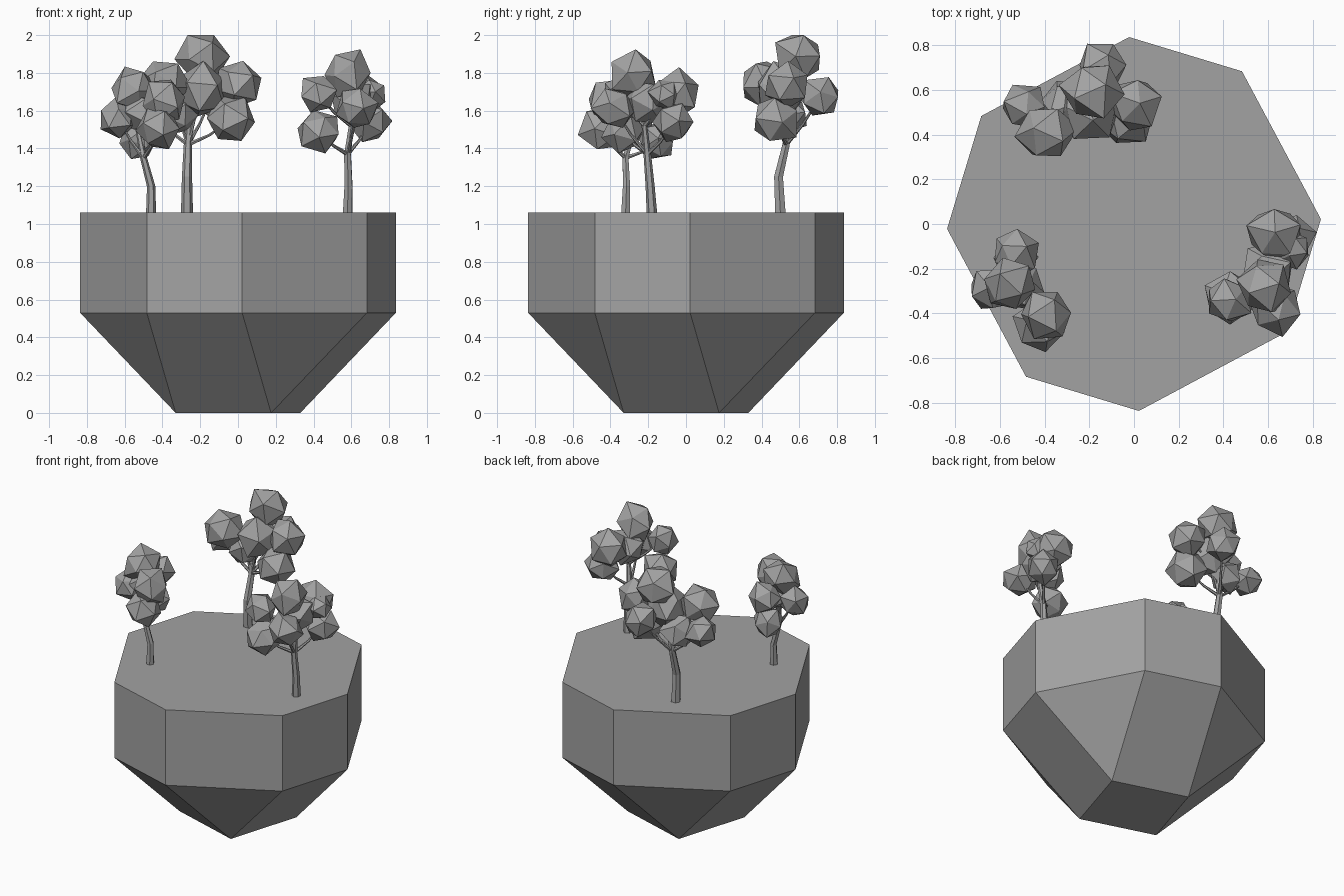
import bpy, bmesh, random
from mathutils import Vector, Euler

if "Cube" in bpy.data.objects:
    bpy.data.objects.remove(bpy.data.objects["Cube"])

random.seed(4)
grey = bpy.data.materials.new("dark_grey")
grey.diffuse_color = (0.365, 0.365, 0.365, 1)
grey.use_nodes = True
grey.node_tree.nodes["Principled BSDF"].inputs["Base Color"].default_value = grey.diffuse_color


def finish(name, bm):
    bmesh.ops.recalc_face_normals(bm, faces=bm.faces)
    mesh = bpy.data.meshes.new(name)
    bm.to_mesh(mesh)
    bm.free()
    mesh.materials.append(grey)
    obj = bpy.data.objects.new(name, mesh)
    bpy.context.collection.objects.link(obj)
    return obj


def quarter_turns(points, z):
    """Repeat points around z in four quarter turns, counter-clockwise."""
    ring = []
    for _ in range(4):
        ring += [(x, y, z) for x, y in points]
        points = [(-y, x) for x, y in points]
    return ring


# Island rock: eight-sided block over a four-cornered tapered base
bm = bmesh.new()
rim = [(0.836, 0.022), (0.483, 0.683)]
top = [bm.verts.new(p) for p in quarter_turns(rim, 1.06)]
mid = [bm.verts.new(p) for p in quarter_turns(rim, 0.53)]
low = [bm.verts.new(p) for p in quarter_turns([(0.33, 0.175)], 0)]
bm.faces.new(top)
bm.faces.new(low)
for i in range(8):
    bm.faces.new((top[i], top[(i + 1) % 8], mid[(i + 1) % 8], mid[i]))
for i in range(4):
    a, b, c = mid[2 * i], mid[2 * i + 1], mid[(2 * i + 2) % 8]
    bm.faces.new((a, b, low[i]))
    bm.faces.new((b, c, low[(i + 1) % 4], low[i]))
finish("island_rock", bm)


def make_foliage(name, blobs):
    """Clumps of rough, randomly turned icosahedra."""
    bm = bmesh.new()
    for x, y, z, r in blobs:
        turn = Euler([random.uniform(0, 6.28) for _ in range(3)]).to_matrix()
        made = bmesh.ops.create_icosphere(bm, subdivisions=1, radius=r * 1.13)
        for v in made["verts"]:
            v.co = turn @ v.co * random.uniform(0.88, 1.15) + Vector((x, y, z))
            v.co.z = min(v.co.z, 2.0)
    finish(name, bm)


def make_trunk(name, path, blobs):
    """Tapered bent trunk with one thin branch to each clump."""
    curve = bpy.data.curves.new(name, "CURVE")
    curve.dimensions = "3D"
    curve.bevel_depth = 1.0
    curve.bevel_resolution = 1
    curve.use_fill_caps = True
    curve.materials.append(grey)

    def spline(pts):
        s = curve.splines.new("POLY")
        s.points.add(len(pts) - 1)
        for sp, (x, y, z, r) in zip(s.points, pts):
            sp.co = (x, y, z, 1)
            sp.radius = r

    spline(path)
    for b in blobs:
        fork = path[-2] if b[2] < path[-1][2] + 0.1 else path[-1]
        s, e = Vector(fork[:3]), Vector(b[:3])
        m = s.lerp(e, 0.5)
        m.z -= 0.015
        spline([(*s, 0.012), (*m, 0.008), (*e, 0.005)])
    obj = bpy.data.objects.new(name, curve)
    bpy.context.collection.objects.link(obj)
    bpy.ops.object.select_all(action="DESELECT")
    obj.select_set(True)
    bpy.context.view_layer.objects.active = obj
    bpy.ops.object.convert(target="MESH")
    bpy.ops.object.shade_flat()


# Each tree: trunk path and foliage clumps as (x, y, z, radius)
trees = {
    "back_tree": (
        [(-.27, .50, 1.05, .032), (-.27, .49, 1.25, .027),
         (-.265, .53, 1.42, .022), (-.25, .55, 1.62, .016)],
        [(-.185, .60, 1.88, .125), (0, .54, 1.74, .11), (-.04, .48, 1.55, .115),
         (-.40, .41, 1.74, .12), (-.14, .71, 1.67, .105), (-.20, .51, 1.71, .125),
         (-.49, .52, 1.62, .095), (-.31, .53, 1.58, .10)]),
    "left_tree": (
        [(-.46, -.32, 1.05, .027), (-.46, -.315, 1.2, .022),
         (-.50, -.32, 1.35, .018), (-.53, -.28, 1.5, .013)],
        [(-.555, -.27, 1.71, .11), (-.39, -.40, 1.65, .105), (-.42, -.45, 1.50, .10),
         (-.53, -.13, 1.62, .095), (-.635, -.29, 1.56, .09), (-.53, -.15, 1.44, .09),
         (-.51, -.27, 1.59, .10)]),
    "right_tree": (
        [(.58, -.18, 1.05, .028), (.585, -.19, 1.2, .024),
         (.58, -.205, 1.37, .02), (.60, -.22, 1.52, .015)],
        [(.585, -.28, 1.795, .115), (.63, -.05, 1.69, .115), (.70, -.06, 1.54, .10),
         (.42, -.34, 1.69, .095), (.43, -.33, 1.49, .10), (.63, -.38, 1.61, .10),
         (.60, -.20, 1.65, .11), (.71, -.11, 1.69, .075)]),
}
for name, (path, blobs) in trees.items():
    make_trunk(name + "_trunk", path, blobs)
    make_foliage(name + "_foliage", blobs)
